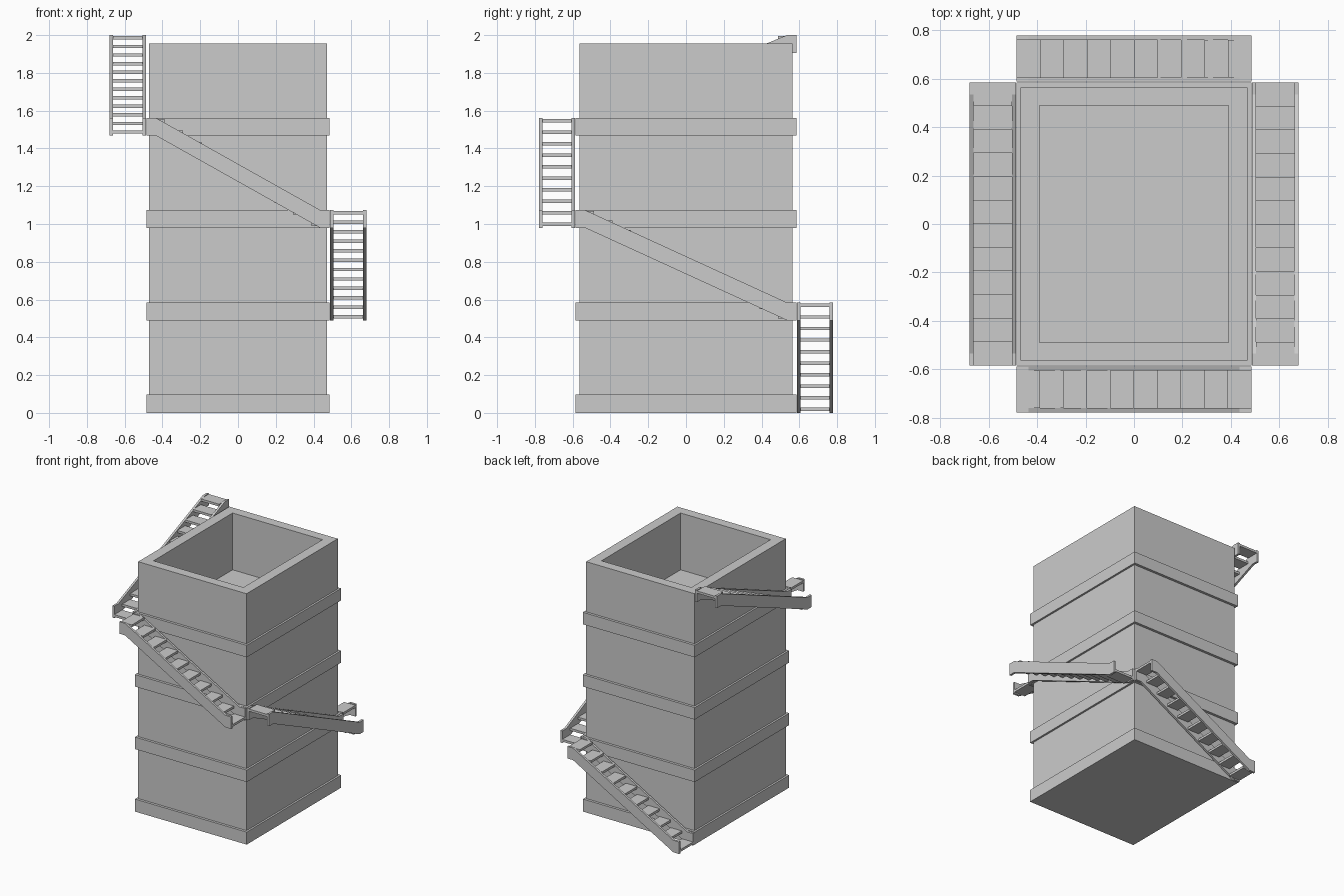
import bpy, bmesh, math

cube = bpy.data.objects.get("Cube")
if cube:
    bpy.data.objects.remove(cube, do_unlink=True)

# Single plain grey material
grey = bpy.data.materials.new("plain_grey")
grey.use_nodes = True
grey.diffuse_color = (0.6, 0.6, 0.6, 1)
grey.node_tree.nodes["Principled BSDF"].inputs["Base Color"].default_value = (0.6, 0.6, 0.6, 1)


def finish(name, bm):
    """Turn a bmesh into a named, flat-shaded object."""
    bmesh.ops.recalc_face_normals(bm, faces=bm.faces)
    mesh = bpy.data.meshes.new(name)
    bm.to_mesh(mesh)
    bm.free()
    mesh.materials.append(grey)
    obj = bpy.data.objects.new(name, mesh)
    bpy.context.collection.objects.link(obj)
    return obj


def rect_loft(name, sections, ring=False):
    """Bridge rectangles (half x, half y, z); cap the ends or close into a ring."""
    bm = bmesh.new()
    loops = [[bm.verts.new((sx * hx, sy * hy, z))
              for sx, sy in ((-1, -1), (1, -1), (1, 1), (-1, 1))]
             for hx, hy, z in sections]
    pairs = list(zip(loops, loops[1:]))
    if ring:
        pairs.append((loops[-1], loops[0]))
    else:
        bm.faces.new(loops[0])
        bm.faces.new(loops[-1])
    for a, b in pairs:
        for i in range(4):
            j = (i + 1) % 4
            bm.faces.new((a[i], a[j], b[j], b[i]))
    return finish(name, bm)


def prism(bm, outline, v0, v1):
    """Extrude a (u, z) outline across the width of a flight."""
    near = [bm.verts.new((u, v0, z)) for u, z in outline]
    far = [bm.verts.new((u, v1, z)) for u, z in outline]
    n = len(outline)
    bm.faces.new(near)
    bm.faces.new(far)
    for i in range(n):
        j = (i + 1) % n
        bm.faces.new((near[i], near[j], far[j], far[i]))


# Tower with a sunken roof
rect_loft("tower_body", [(0.47, 0.565, 0.05), (0.47, 0.565, 1.955),
                         (0.39, 0.49, 1.955), (0.39, 0.49, 1.51)])
rect_loft("base_band", [(0.485, 0.585, 0), (0.485, 0.585, 0.098)])
for label, z in (("lower", 0.49), ("middle", 0.98), ("upper", 1.468)):
    rect_loft(label + "_band", [(0.485, 0.585, z), (0.485, 0.585, z + 0.094),
                                (0.46, 0.555, z + 0.094), (0.46, 0.555, z)], ring=True)

# Stair flights: name, half length, inner and outer offset, low z, high z, treads, turn
BOARD, END, SIDE, THICK = 0.094, 0.05, 0.017, 0.018
flights = [
    ("back", 0.485, 0.588, 0.778, 0.0, 0.49, 10, 0),
    ("left", 0.585, 0.488, 0.68, 1.468, 1.906, 12, 90),
    ("front", 0.485, 0.588, 0.778, 0.98, 1.468, 10, 180),
    ("right", 0.585, 0.488, 0.68, 0.49, 0.98, 12, -90),
]
for name, half, v0, v1, low, high, count, turn in flights:
    # Side boards: level at both ends, sloping between
    line = [(-half, low), (-half + END, low), (half - END, high), (half, high)]
    outline = line + [(u, z + BOARD) for u, z in reversed(line)]
    bm = bmesh.new()
    prism(bm, outline, v0, v0 + SIDE)
    prism(bm, outline, v1 - SIDE, v1)
    finish(name + "_stair_sides", bm).rotation_euler.z = math.radians(turn)

    # Open treads
    bm = bmesh.new()
    depth = 2 * half / count
    z_first, z_last = low + 0.01, high + 0.07
    for i in range(count):
        u = -half + i * depth
        z = z_first + (z_last - z_first) * i / (count - 1)
        prism(bm, [(u, z), (u + depth, z), (u + depth, z + THICK), (u, z + THICK)],
              v0 + SIDE, v1 - SIDE)
    finish(name + "_stair_treads", bm).rotation_euler.z = math.radians(turn)
